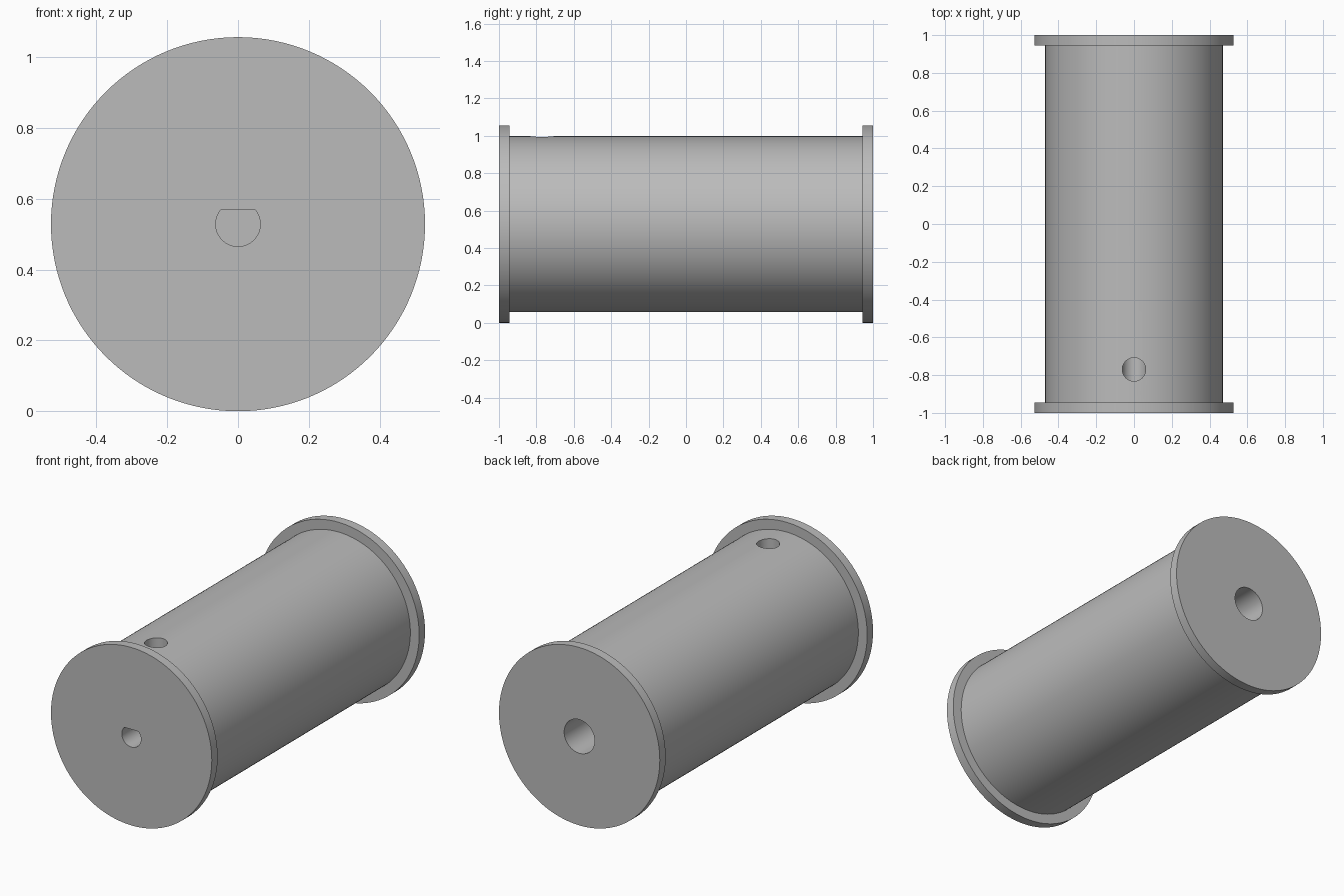
import bpy, bmesh, math
from mathutils import Matrix

if "Cube" in bpy.data.objects:
    bpy.data.objects.remove(bpy.data.objects["Cube"])

R_FLANGE, R_BODY, RIM = 0.528, 0.47, 0.055
CZ = R_FLANGE

grey = bpy.data.materials.new("plain grey")
grey.diffuse_color = (0.5, 0.5, 0.5, 1)
grey.use_nodes = True
grey.node_tree.nodes["Principled BSDF"].inputs["Base Color"].default_value = grey.diffuse_color


def make_object(name, bm):
    bmesh.ops.recalc_face_normals(bm, faces=bm.faces)
    mesh = bpy.data.meshes.new(name)
    bm.to_mesh(mesh)
    bm.free()
    obj = bpy.data.objects.new(name, mesh)
    bpy.context.collection.objects.link(obj)
    mesh.materials.append(grey)
    return obj


def lathe(name, profile, segments):
    """Revolve (radius, y) points around the spool axis."""
    bm = bmesh.new()
    rings = []
    for r, y in profile:
        rings.append([bm.verts.new((r * math.sin(a), y, CZ + r * math.cos(a)))
                      for a in (2 * math.pi * i / segments for i in range(segments))])
    for a, b in zip(rings, rings[1:]):
        for i in range(segments):
            j = (i + 1) % segments
            bm.faces.new((a[i], a[j], b[j], b[i]))
    bm.faces.new(rings[0])
    bm.faces.new(rings[-1])
    return make_object(name, bm)


# Flanged drum with a blind round bore in the back end
spool = lathe("spool", [
    (R_FLANGE, -1), (R_FLANGE, -1 + RIM), (R_BODY, -1 + RIM),
    (R_BODY, 1 - RIM), (R_FLANGE, 1 - RIM), (R_FLANGE, 1),
    (0.1, 1), (0.1, 0.5)], 128)

# D-shaped shaft socket in the front end
bm = bmesh.new()
R_SHAFT, FLAT = 0.063, 0.042
start = math.acos(FLAT / R_SHAFT)
arc = [start + (2 * math.pi - 2 * start) * i / 40 for i in range(41)]
outline = [bm.verts.new((R_SHAFT * math.sin(a), -1.1, CZ + R_SHAFT * math.cos(a))) for a in arc]
cap = bm.faces.new(outline)
ext = bmesh.ops.extrude_face_region(bm, geom=[cap], use_keep_orig=True)
bmesh.ops.translate(bm, verts=[g for g in ext["geom"] if isinstance(g, bmesh.types.BMVert)],
                    vec=(0, 0.6, 0))
shaft_cutter = make_object("shaft_socket_cutter", bm)

# Set screw hole from the top down into the socket
bm = bmesh.new()
bmesh.ops.create_cone(bm, cap_ends=True, segments=48, radius1=0.062, radius2=0.062,
                      depth=0.6, matrix=Matrix.Translation((0, -0.77, CZ + 0.315)))
screw_cutter = make_object("screw_hole_cutter", bm)

# Cut the holes, then remove the cutters
bpy.context.view_layer.objects.active = spool
spool.select_set(True)
for cutter in (shaft_cutter, screw_cutter):
    cutter.hide_render = True
    mod = spool.modifiers.new("hole", "BOOLEAN")
    mod.operation = "DIFFERENCE"
    mod.solver = "EXACT"
    mod.object = cutter
    bpy.ops.object.modifier_apply(modifier=mod.name)
    bpy.data.objects.remove(cutter)

bpy.ops.object.shade_smooth_by_angle(angle=math.radians(30))
